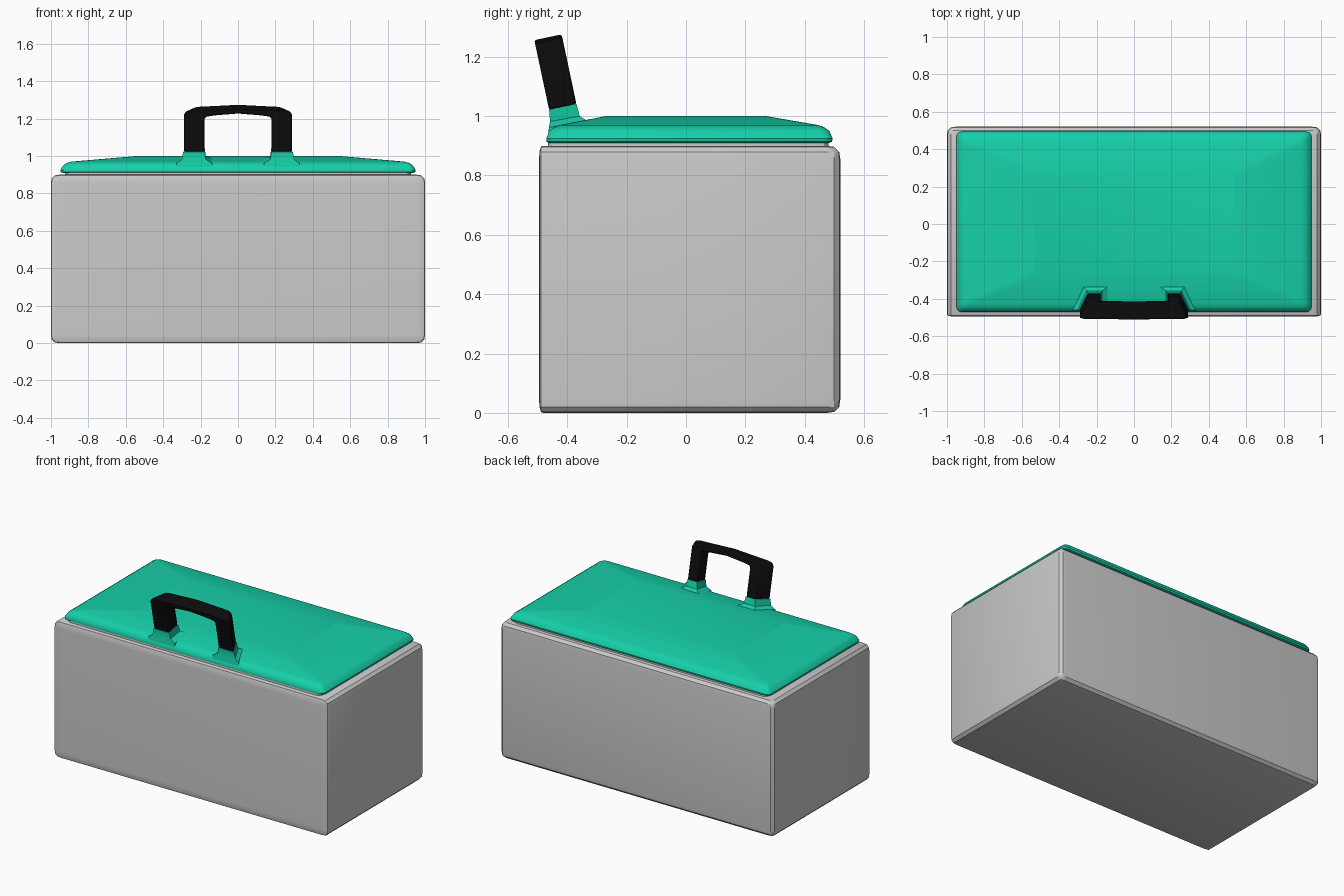
import bpy, bmesh, math
from mathutils import Vector

if "Cube" in bpy.data.objects:
    bpy.data.objects.remove(bpy.data.objects["Cube"])


def material(name, color):
    m = bpy.data.materials.new(name)
    m.diffuse_color = color
    m.use_nodes = True
    m.node_tree.nodes["Principled BSDF"].inputs["Base Color"].default_value = m.diffuse_color
    return m


GREEN = material("green_plastic", (0.008, 0.63, 0.40, 1))
BLACK = material("black_grip", (0.004, 0.004, 0.004, 1))


def finish(name, bm, mat=None, angle=30):
    bmesh.ops.recalc_face_normals(bm, faces=bm.faces)
    mesh = bpy.data.meshes.new(name)
    bm.to_mesh(mesh)
    bm.free()
    ob = bpy.data.objects.new(name, mesh)
    bpy.context.collection.objects.link(ob)
    if mat:
        mesh.materials.append(mat)
    bpy.ops.object.select_all(action='DESELECT')
    ob.select_set(True)
    bpy.context.view_layer.objects.active = ob
    bpy.ops.object.shade_smooth_by_angle(angle=math.radians(angle))
    return ob


def loft(rings):
    """Skin a stack of equal-length point rings and cap both ends."""
    bm = bmesh.new()
    loops = [[bm.verts.new(p) for p in r] for r in rings]
    n = len(loops[0])
    for a, b in zip(loops, loops[1:]):
        for i in range(n):
            j = (i + 1) % n
            bm.faces.new((a[i], a[j], b[j], b[i]))
    bm.faces.new(loops[0])
    bm.faces.new(loops[-1])
    return bm


def rounded_rect(hx, y0, y1, z, r=0.03, seg=3):
    pts = []
    corners = [(hx - r, y1 - r), (-hx + r, y1 - r), (-hx + r, y0 + r), (hx - r, y0 + r)]
    for k, (cx, cy) in enumerate(corners):
        for i in range(seg + 1):
            a = math.pi / 2 * (k + i / seg)
            pts.append((cx + r * math.cos(a), cy + r * math.sin(a), z))
    return pts


# Body: bevelled box, with a tighter rounding depth on the front edge
Y0, Y1, H, BEV = -0.495, 0.52, 0.90, 0.045
bm = bmesh.new()
bmesh.ops.create_cube(bm, size=1)
for v in bm.verts:
    v.co = (v.co.x * 2, (Y0 + Y1) / 2 + v.co.y * (Y1 - Y0), (v.co.z + 0.5) * H)
bmesh.ops.bevel(bm, geom=bm.edges[:], offset=BEV, segments=3, profile=0.6, affect='EDGES')
for v in bm.verts:
    if v.co.y - Y0 < BEV + 0.001:
        v.co.y = Y0 + (v.co.y - Y0) * 0.3
finish("cooler_body", bm)

# Neck between body and lid
finish("body_neck", loft([rounded_rect(0.925, -0.465, 0.48, z) for z in (0.88, 0.918)]))

# Lid: rim profile rising to a shallow plateau
lid = [
    (0.935, -0.460, 0.480, 0.909, 0.03),
    (0.948, -0.470, 0.492, 0.914, 0.03),
    (0.950, -0.471, 0.494, 0.925, 0.03),
    (0.935, -0.460, 0.483, 0.950, 0.03),
    (0.915, -0.445, 0.465, 0.963, 0.03),
    (0.890, -0.425, 0.445, 0.970, 0.03),
    (0.540, -0.270, 0.270, 1.000, 0.02),
]
finish("lid", loft([rounded_rect(*ring) for ring in lid]), GREEN)

# Handle: tilted forward, tapered towards the back on the outer side
TILT = math.radians(12)
PIVOT = Vector((0, -0.415, 1.03))
UP = Vector((0, -math.sin(TILT), math.cos(TILT)))
BACK = Vector((0, math.cos(TILT), math.sin(TILT)))


def tilted(x, v, w):
    return PIVOT + Vector((x, 0, 0)) + BACK * v + UP * w


def grip_ring(xo, wo, xi, wi):
    back_x = xo * 0.84
    return [tilted(xo, -0.047, wo), tilted(back_x, 0.047, wo),
            tilted(xi, 0.047, wi), tilted(xi, -0.047, wi)]


half = [
    (0.292, 0.000, 0.180, 0.000),
    (0.292, 0.205, 0.180, 0.175),
    (0.280, 0.224, 0.176, 0.188),
    (0.250, 0.230, 0.168, 0.193),
    (0.150, 0.234, 0.120, 0.200),
]
right = [grip_ring(*s) for s in half]
left = [[Vector((-p.x, p.y, p.z)) for p in r] for r in reversed(right)]
bm = loft(right + [grip_ring(0.0, 0.241, 0.0, 0.210)] + left)
grip = finish("handle_grip", bm, BLACK)
b = grip.modifiers.new("soft_edges", 'BEVEL')
b.width, b.segments, b.limit_method = 0.008, 2, 'ANGLE'

# Handle sockets: flared collars merging each leg into the lid
for name, s in (("left_handle_socket", -1), ("right_handle_socket", 1)):
    rings = [
        [(0.330, -0.466, 0.925), (0.275, -0.325, 0.960), (0.130, -0.325, 0.960), (0.130, -0.466, 0.925)],
        [(0.328, -0.462, 0.962), (0.270, -0.335, 0.986), (0.140, -0.335, 0.986), (0.140, -0.462, 0.962)],
        [(0.300, -0.458, 0.982), (0.252, -0.358, 1.000), (0.172, -0.358, 1.000), (0.172, -0.458, 0.982)],
        [tuple(p) for p in grip_ring(0.294, 0.002, 0.178, 0.002)],
    ]
    finish(name, loft([[(s * x, y, z) for x, y, z in r] for r in rings]), GREEN)
